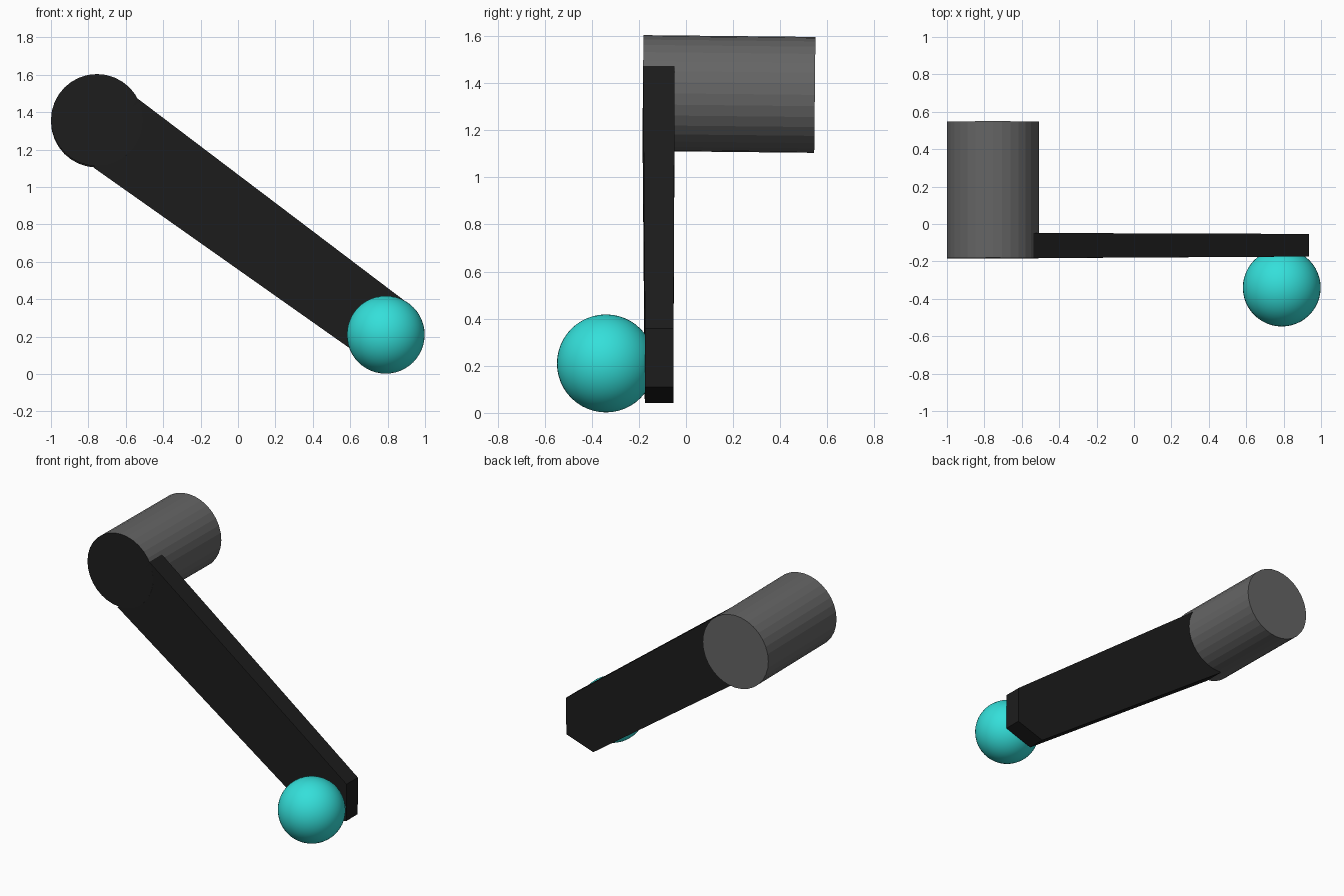
import bpy, bmesh, math

if "Cube" in bpy.data.objects:
    bpy.data.objects.remove(bpy.data.objects["Cube"])


def material(name, rgb):
    m = bpy.data.materials.new(name)
    m.diffuse_color = (*rgb, 1)
    m.use_nodes = True
    m.node_tree.nodes["Principled BSDF"].inputs["Base Color"].default_value = m.diffuse_color
    return m


dark = material("dark", (0.012, 0.012, 0.012))
grey = material("grey", (0.13, 0.13, 0.13))
cyan = material("cyan", (0.034, 0.74, 0.70))

# Round hub: grey barrel with a dark front cap, tipped very slightly
bpy.ops.mesh.primitive_cylinder_add(
    vertices=32, radius=0.246, depth=0.73, location=(-0.754, 0.182, 1.354),
    rotation=(math.radians(89.4), 0, 0))
hub = bpy.context.object
hub.name = "hub"
hub.data.materials.append(grey)
hub.data.materials.append(dark)
for p in hub.data.polygons:
    if p.normal.z > 0.9:
        p.material_index = 1

# Flat arm: side outline (x, z) with front and back depth, slightly tapered
outline = [(-0.537, 1.473, -0.182, -0.048), (-0.773, 1.104, -0.184, -0.049),
           (0.733, 0.042, -0.175, -0.054), (0.935, 0.11, -0.174, -0.054),
           (0.935, 0.358, -0.174, -0.053)]
bm = bmesh.new()
front = [bm.verts.new((x, f, z)) for x, z, f, b in outline]
back = [bm.verts.new((x, b, z)) for x, z, f, b in outline]
bm.faces.new(front)
bm.faces.new(back[::-1])
for i in range(len(outline)):
    j = (i + 1) % len(outline)
    bm.faces.new((front[j], front[i], back[i], back[j]))
bmesh.ops.recalc_face_normals(bm, faces=bm.faces)
mesh = bpy.data.meshes.new("arm")
bm.to_mesh(mesh)
bm.free()
arm = bpy.data.objects.new("arm", mesh)
arm.data.materials.append(dark)
bpy.context.collection.objects.link(arm)

# Ball at the end of the arm
bpy.ops.mesh.primitive_uv_sphere_add(
    segments=48, ring_count=24, radius=0.208, location=(0.79, -0.34, 0.21))
ball = bpy.context.object
ball.name = "ball"
ball.data.materials.append(cyan)
bpy.ops.object.shade_smooth()
